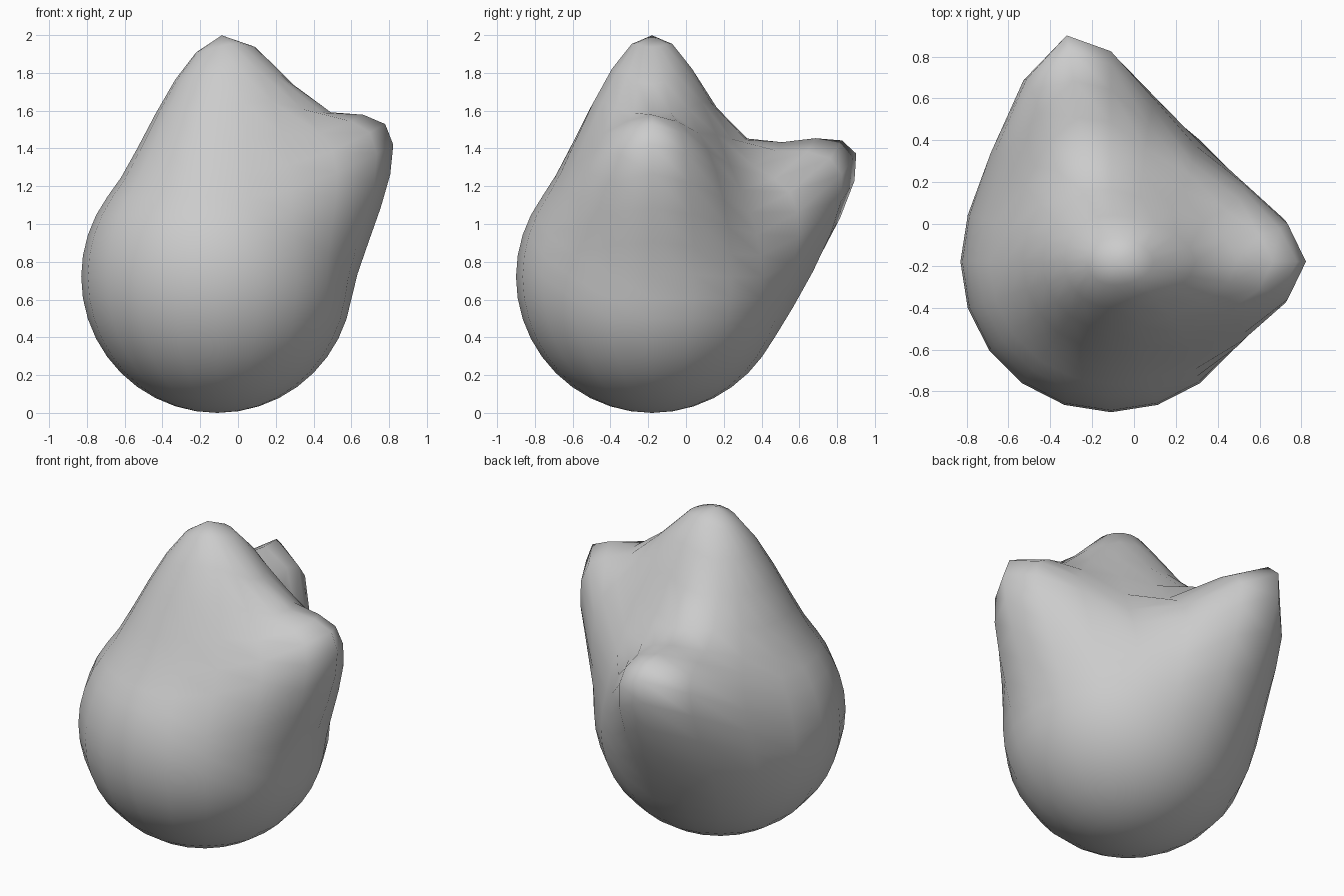
import bpy
import math
from mathutils import Vector

if "Cube" in bpy.data.objects:
    bpy.data.objects.remove(bpy.data.objects["Cube"])

CENTRE = Vector((-0.11, -0.18, 0.72))
RADIUS = 0.72
REACH = 0.65

# Round body
bpy.ops.mesh.primitive_uv_sphere_add(segments=20, ring_count=20, radius=RADIUS)
body = bpy.context.object
body.name = "blob_body"
for v in body.data.vertices:
    v.co += CENTRE


def on_sphere(azimuth, elevation):
    a, e = math.radians(azimuth), math.radians(elevation)
    return CENTRE + RADIUS * Vector((math.cos(a) * math.cos(e), math.sin(a) * math.cos(e), math.sin(e)))


def pull(mesh, azimuth, elevation, offset):
    """Grab the vertex at the given angles and drag it with a smooth falloff."""
    target = on_sphere(azimuth, elevation)
    grip = min(mesh.vertices, key=lambda v: (v.co - target).length).co.copy()
    for v in mesh.vertices:
        t = max(0.0, 1 - (v.co - grip).length / REACH)
        v.co += Vector(offset) * (3 * t**2 - 2 * t**3)


# Three soft bumps: right, back, top
pull(body.data, 0, 45, (0.38, 0, 0.30))
pull(body.data, 108, 18, (0, 0.43, 0.43))
pull(body.data, 0, 90, (0, 0, 0.54))

body.data.polygons.foreach_set("use_smooth", [True] * len(body.data.polygons))
body.data.update()
